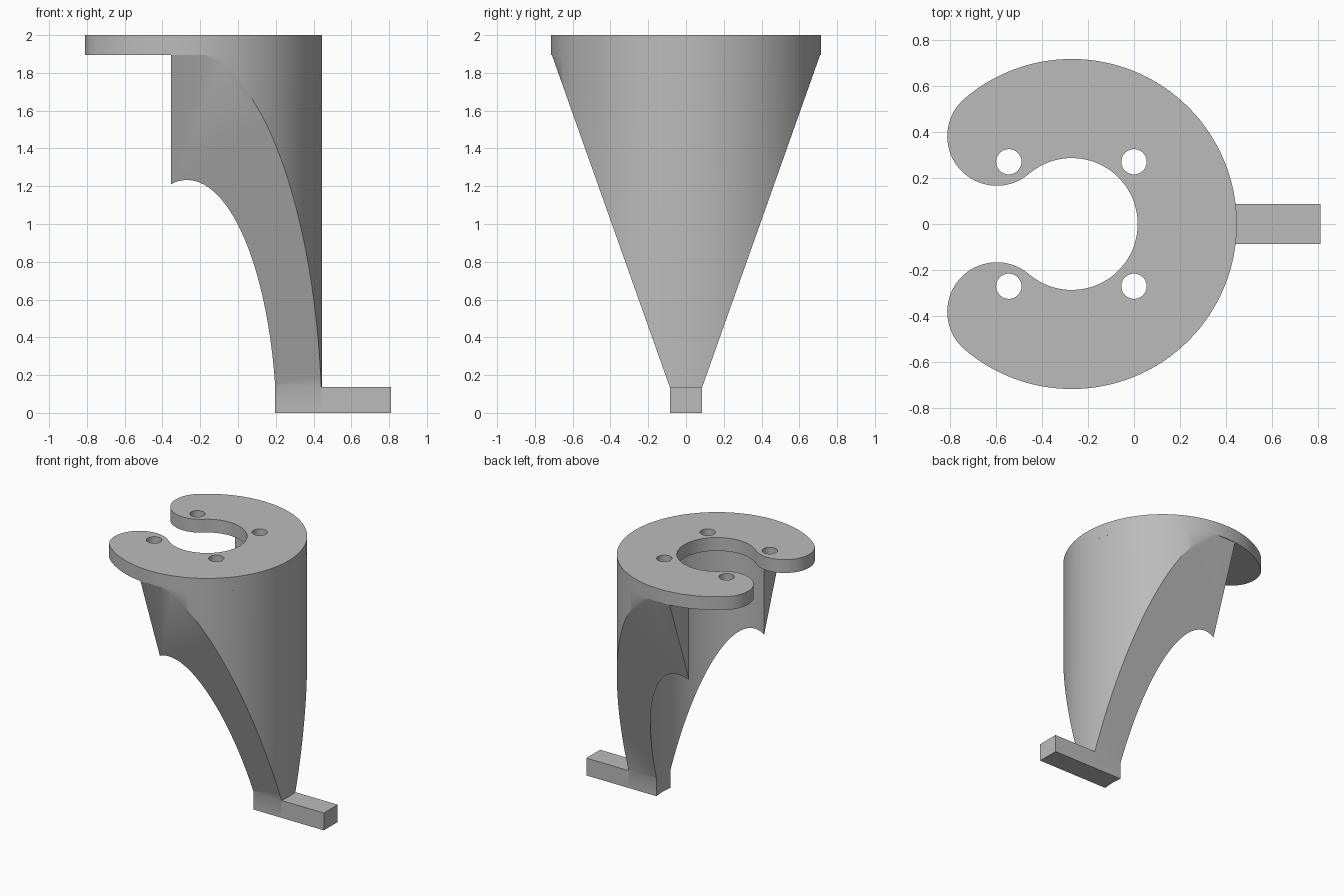
import bpy, bmesh, math

if "Cube" in bpy.data.objects:
    bpy.data.objects.remove(bpy.data.objects["Cube"], do_unlink=True)

grey = bpy.data.materials.new("plain grey")
grey.use_nodes = True
COLOUR = (0.5, 0.5, 0.5, 1)
grey.diffuse_color = COLOUR
grey.node_tree.nodes["Principled BSDF"].inputs["Base Color"].default_value = COLOUR

CX = -0.27                       # axis of the round body
R_OUT, R_IN, R_WALL = 0.716, 0.286, 0.475
PLATE_Z, TOP = 1.895, 2.0
FOOT_Z, FOOT_HALF = 0.137, 0.086


def arc(cx, cy, r, start, end, steps):
    """Points along an arc, angles in degrees."""
    angles = [math.radians(start + (end - start) * i / steps) for i in range(steps + 1)]
    return [(cx + r * math.cos(a), cy + r * math.sin(a)) for a in angles]


def prism(name, outline, low, high, axis="z"):
    """Extrude a closed outline along z, or a (y, z) outline along x."""
    bm = bmesh.new()
    place = (lambda p, h: (p[0], p[1], h)) if axis == "z" else (lambda p, h: (h, p[0], p[1]))
    face = bm.faces.new([bm.verts.new(place(p, low)) for p in outline])
    grown = bmesh.ops.extrude_face_region(bm, geom=[face])["geom"]
    shift = (0, 0, high - low) if axis == "z" else (high - low, 0, 0)
    bmesh.ops.translate(bm, vec=shift, verts=[v for v in grown if isinstance(v, bmesh.types.BMVert)])
    bmesh.ops.recalc_face_normals(bm, faces=bm.faces)
    mesh = bpy.data.meshes.new(name)
    bm.to_mesh(mesh)
    bm.free()
    mesh.materials.append(grey)
    obj = bpy.data.objects.new(name, mesh)
    bpy.context.collection.objects.link(obj)
    return obj


def combine(obj, other, operation):
    """Apply a boolean and remove the helper."""
    mod = obj.modifiers.new("cut", "BOOLEAN")
    mod.operation, mod.object, mod.solver = operation, other, "EXACT"
    bpy.context.view_layer.objects.active = obj
    bpy.ops.object.modifier_apply(modifier=mod.name)
    bpy.data.objects.remove(other, do_unlink=True)


def smooth(obj):
    bpy.ops.object.select_all(action="DESELECT")
    obj.select_set(True)
    bpy.context.view_layer.objects.active = obj
    bpy.ops.object.shade_smooth_by_angle(angle=math.radians(30))


# Top plate: open ring with rounded ends
END = 130.5
mid, lobe = (R_OUT + R_IN) / 2, (R_OUT - R_IN) / 2
ex, ey = CX + mid * math.cos(math.radians(END)), mid * math.sin(math.radians(END))
outline = (arc(CX, 0, R_OUT, -END, END, 96)
           + arc(ex, ey, lobe, END, END + 180, 32)[1:]
           + arc(CX, 0, R_IN, END, -END, 64)[1:]
           + arc(ex, -ey, lobe, 180 - END, 360 - END, 32)[1:-1])
plate = prism("top_plate", outline, PLATE_Z, TOP)

# Four screw holes
for x in (-0.543, 0.0):
    for y in (-0.27, 0.27):
        hole = prism("hole_cutter", arc(x, y, 0.055, 0, 360, 32)[:-1], 1.8, 2.1)
        combine(plate, hole, "DIFFERENCE")
smooth(plate)

# Curved body: tube wall trimmed to a tapering wedge
body = prism("curved_body", arc(CX, 0, R_OUT, 0, 360, 128)[:-1], -0.1, 2.1)
core = prism("core_cutter", arc(CX, 0, R_WALL, 0, 360, 128)[:-1], -0.2, 2.2)
combine(body, core, "DIFFERENCE")
half = [(FOOT_HALF, 0), (FOOT_HALF, FOOT_Z), (0.71, PLATE_Z)]
wedge = half + [(-y, z) for y, z in reversed(half)]
combine(body, prism("wedge_trim", wedge, -0.355, 0.6, "x"), "INTERSECT")
smooth(body)

# Foot bar sticking out at the bottom
side = [(-FOOT_HALF, 0), (FOOT_HALF, 0), (FOOT_HALF, FOOT_Z), (-FOOT_HALF, FOOT_Z)]
prism("foot_bar", side, 0.435, 0.81, "x")
